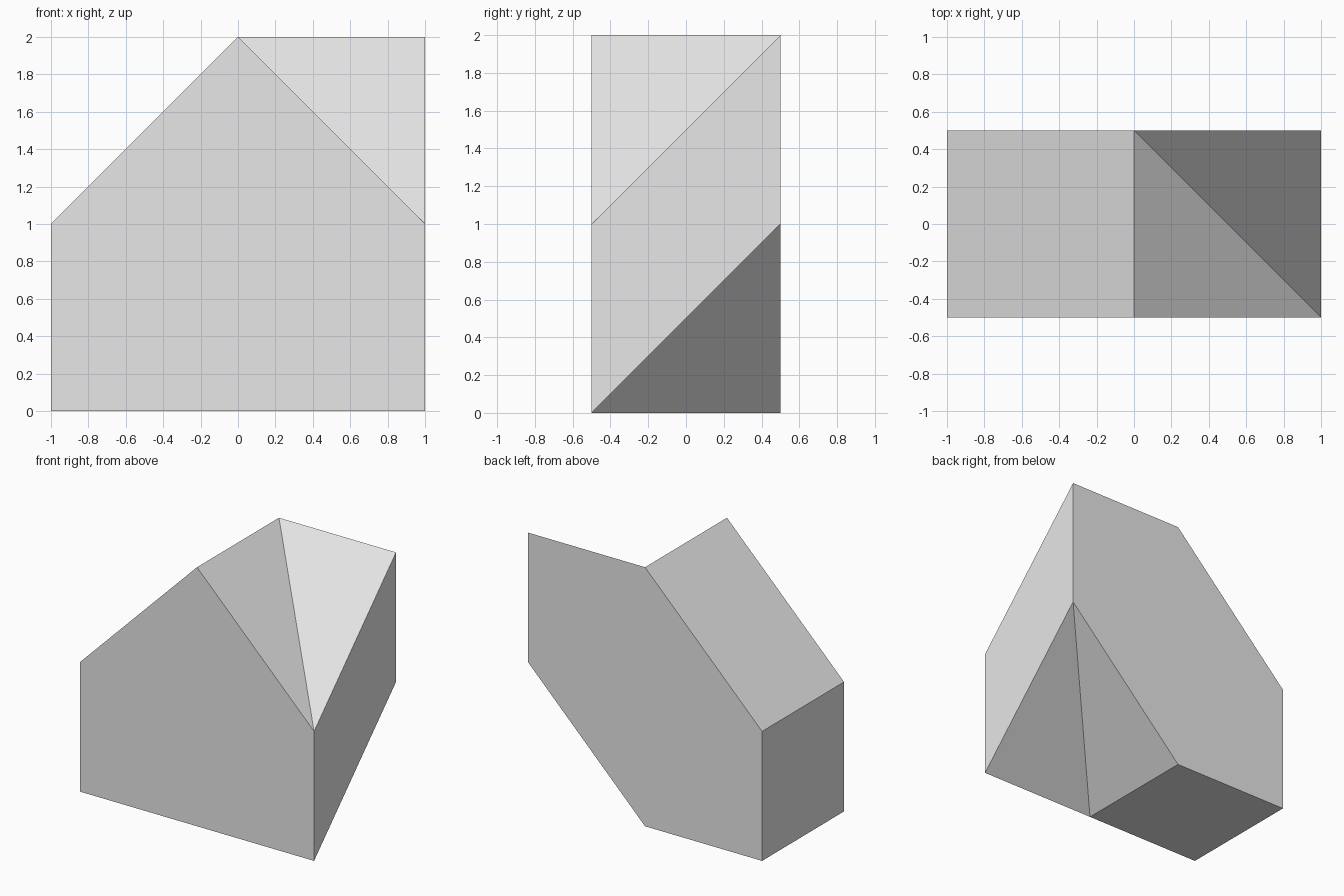
import bpy
import bmesh

cube = bpy.data.objects.get("Cube")
if cube:
    bpy.data.objects.remove(cube, do_unlink=True)

# Plain grey material
grey = bpy.data.materials.new("light_grey")
grey.use_nodes = True
colour = (0.8, 0.8, 0.8, 1)
grey.diffuse_color = colour
grey.node_tree.nodes["Principled BSDF"].inputs["Base Color"].default_value = colour

# Gabled outline (x, z), extruded from front to back
outline = [(-1, 0), (0, 0), (1, 0), (1, 1), (0, 2), (-1, 1)]
DEPTH = 0.5

bm = bmesh.new()
front = [bm.verts.new((x, -DEPTH, z)) for x, z in outline]
# The right-hand edge is sheared upward by one unit at the back
back = [bm.verts.new((x, DEPTH, z + max(x, 0))) for x, z in outline]
bm.faces.new(front)
bm.faces.new(back[::-1])

# Side walls; the twisted floor and roof panels are split along a diagonal
count = len(outline)
for i in range(count):
    j = (i + 1) % count
    a, b, c, d = front[j], front[i], back[i], back[j]
    if i == 1:      # floor under the raised side
        bm.faces.new((a, b, d))
        bm.faces.new((b, c, d))
    elif i == 3:    # roof of the raised side
        bm.faces.new((a, b, c))
        bm.faces.new((a, c, d))
        # diagonal corrected to run from the front eave to the back ridge
        edge = bm.edges.get((a, c))
        bmesh.ops.rotate_edges(bm, edges=[edge], use_ccw=False)
    else:
        bm.faces.new((a, b, c, d))

bmesh.ops.recalc_face_normals(bm, faces=bm.faces[:])
mesh = bpy.data.meshes.new("twisted_gable_block")
bm.to_mesh(mesh)
bm.free()
mesh.materials.append(grey)
block = bpy.data.objects.new("twisted_gable_block", mesh)
bpy.context.collection.objects.link(block)
